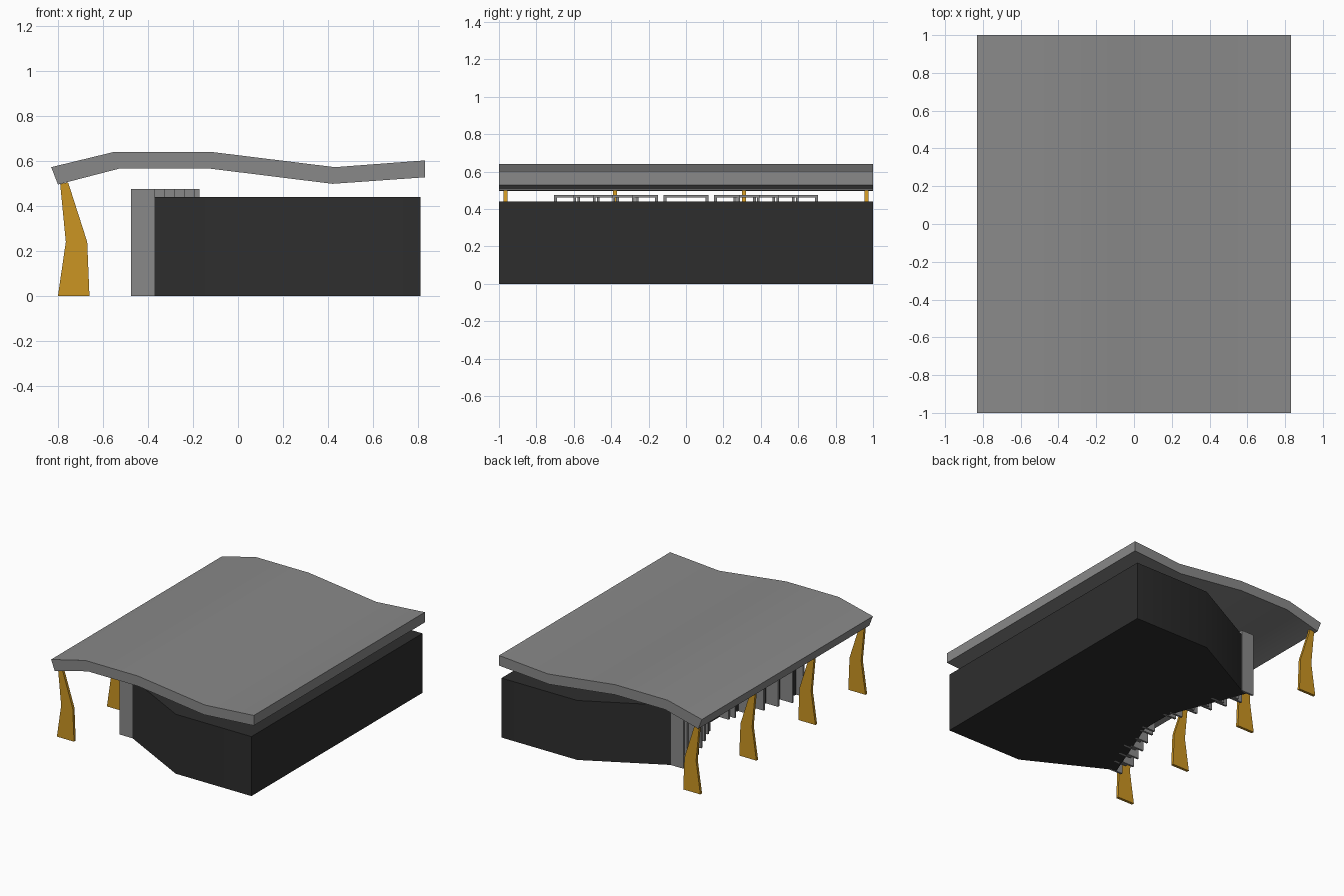
import bpy, bmesh, math
from mathutils import Vector

if "Cube" in bpy.data.objects:
    bpy.data.objects.remove(bpy.data.objects["Cube"])


def material(name, rgb):
    m = bpy.data.materials.new(name)
    m.diffuse_color = (*rgb, 1)
    m.use_nodes = True
    m.node_tree.nodes["Principled BSDF"].inputs["Base Color"].default_value = m.diffuse_color
    return m


GREY = material("concrete grey", (0.25, 0.25, 0.25))
DARK = material("dark glass", (0.027, 0.027, 0.027))
GOLD = material("ochre", (0.60, 0.30, 0.016))


def prism(name, points, offset, mat):
    """Extrude a closed outline of 3D points by an offset vector."""
    bm = bmesh.new()
    face = bm.faces.new([bm.verts.new(p) for p in points])
    ext = bmesh.ops.extrude_face_region(bm, geom=[face])
    verts = [v for v in ext["geom"] if isinstance(v, bmesh.types.BMVert)]
    bmesh.ops.translate(bm, verts=verts, vec=Vector(offset))
    if not any(len(f.verts) > 4 and f.calc_center_median() == face.calc_center_median() for f in bm.faces):
        bm.faces.new(list(face.verts))
    bmesh.ops.recalc_face_normals(bm, faces=bm.faces)
    me = bpy.data.meshes.new(name)
    bm.to_mesh(me)
    bm.free()
    me.materials.append(mat)
    ob = bpy.data.objects.new(name, me)
    bpy.context.collection.objects.link(ob)
    return ob


def smooth(ob):
    bpy.ops.object.select_all(action='DESELECT')
    ob.select_set(True)
    bpy.context.view_layer.objects.active = ob
    bpy.ops.object.shade_smooth_by_angle(angle=math.radians(30))


# Wavy roof slab
roof = [(-.83, .572), (-.55, .64), (-.12, .64), (.43, .572), (.83, .602),
        (.83, .527), (.42, .498), (-.12, .565), (-.53, .565), (-.80, .495)]
smooth(prism("roof", [(x, -1, z) for x, z in roof], (0, 2, 0), GREY))

# Main hall with a recessed front
half = [(.81, 1), (.19, 1), (-.37, .705), (-.42, .685), (-.20, .125)]
plan = half + [(x, -y) for x, y in reversed(half)]
smooth(prism("hall", [(x, y, 0) for x, y in plan], (0, 0, .44), DARK))

# Bent columns under the roof edge
column = [(-.80, 0), (-.66, 0), (-.67, .24), (-.755, .505), (-.79, .497), (-.765, .24)]
for y in (-.965, -.38, .31, .965):
    prism("column", [(x, y - .01, z) for x, z in column], (0, .02, 0), GOLD)


# Stepped portal frames along the recessed front
def portal(y0, y1, back, depth=.105, t=.015, h=.475):
    outline = [(y0, 0), (y0 + t, 0), (y0 + t, h - t), (y1 - t, h - t),
               (y1 - t, 0), (y1, 0), (y1, h), (y0, h)]
    prism("portal_frame", [(back - depth, y, z) for y, z in outline], (depth, 0, 0), GREY)


portal(-.12, .12, -.17)
for side in (-1, 1):
    for i in range(5):
        a, b = side * (.15 + i * .104), side * (.29 + i * .104)
        portal(min(a, b), max(a, b), -.19 - i * .045)
